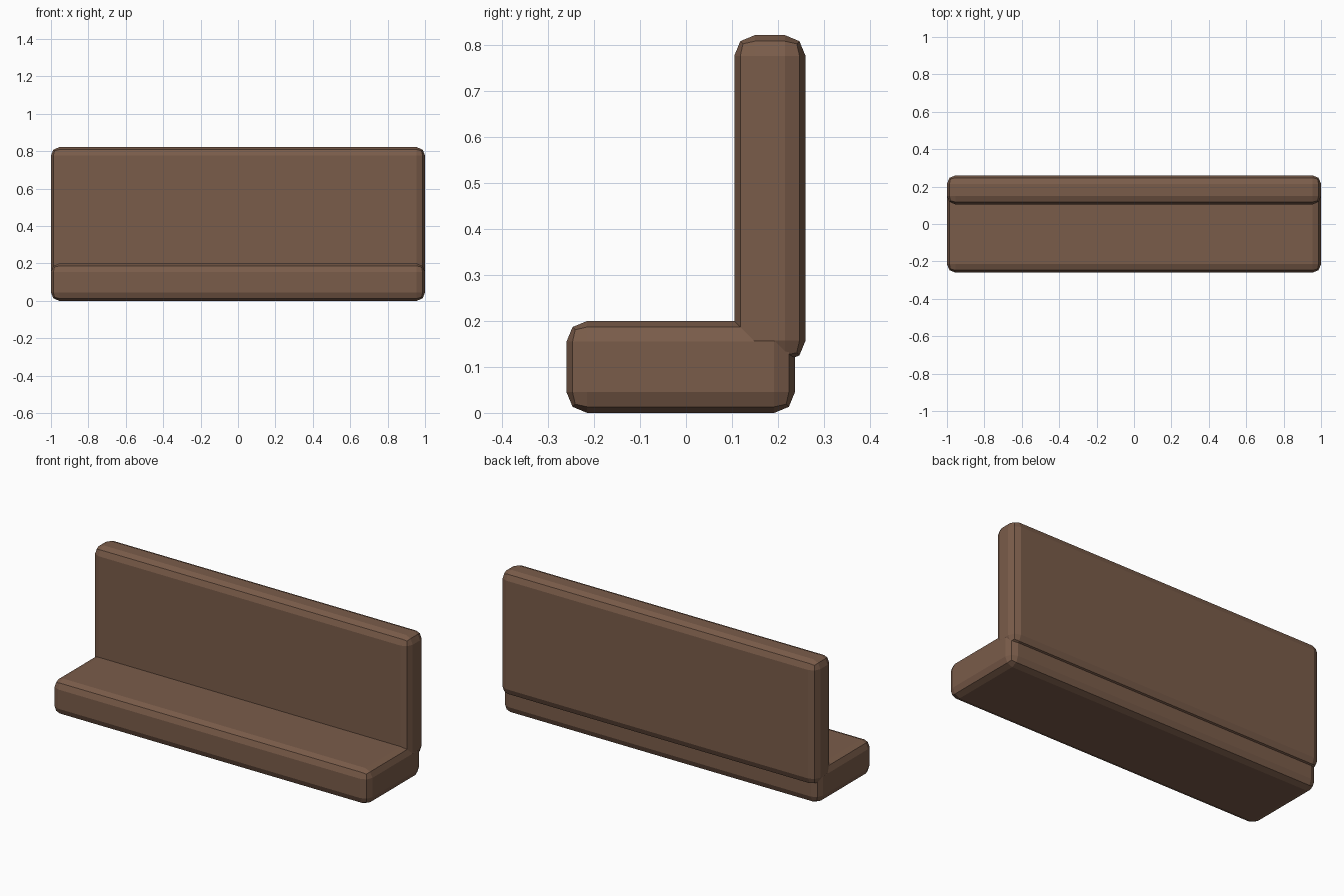
import bpy

if "Cube" in bpy.data.objects:
    bpy.data.objects.remove(bpy.data.objects["Cube"])

# Brown upholstery
brown = bpy.data.materials.new("brown")
brown.diffuse_color = (0.195, 0.107, 0.068, 1)
brown.use_nodes = True
brown.node_tree.nodes["Principled BSDF"].inputs["Base Color"].default_value = brown.diffuse_color


def cushion(name, y0, y1, z0, z1, bevel=0.045):
    """Full-width box with two-step chamfered edges."""
    bpy.ops.mesh.primitive_cube_add(size=1, location=(0, (y0 + y1) / 2, (z0 + z1) / 2))
    ob = bpy.context.object
    ob.name = name
    ob.scale = (2, y1 - y0, z1 - z0)
    bpy.ops.object.transform_apply(location=False, rotation=False, scale=True)
    ob.data.materials.append(brown)
    mod = ob.modifiers.new("rounded_edges", 'BEVEL')
    mod.width = bevel
    mod.segments = 2
    bpy.ops.object.modifier_apply(modifier=mod.name)
    bpy.ops.object.shade_flat()
    return ob


# Bench base and upright back
cushion("seat", -0.26, 0.237, 0.0, 0.20)
cushion("backrest", 0.105, 0.26, 0.112, 0.822)
